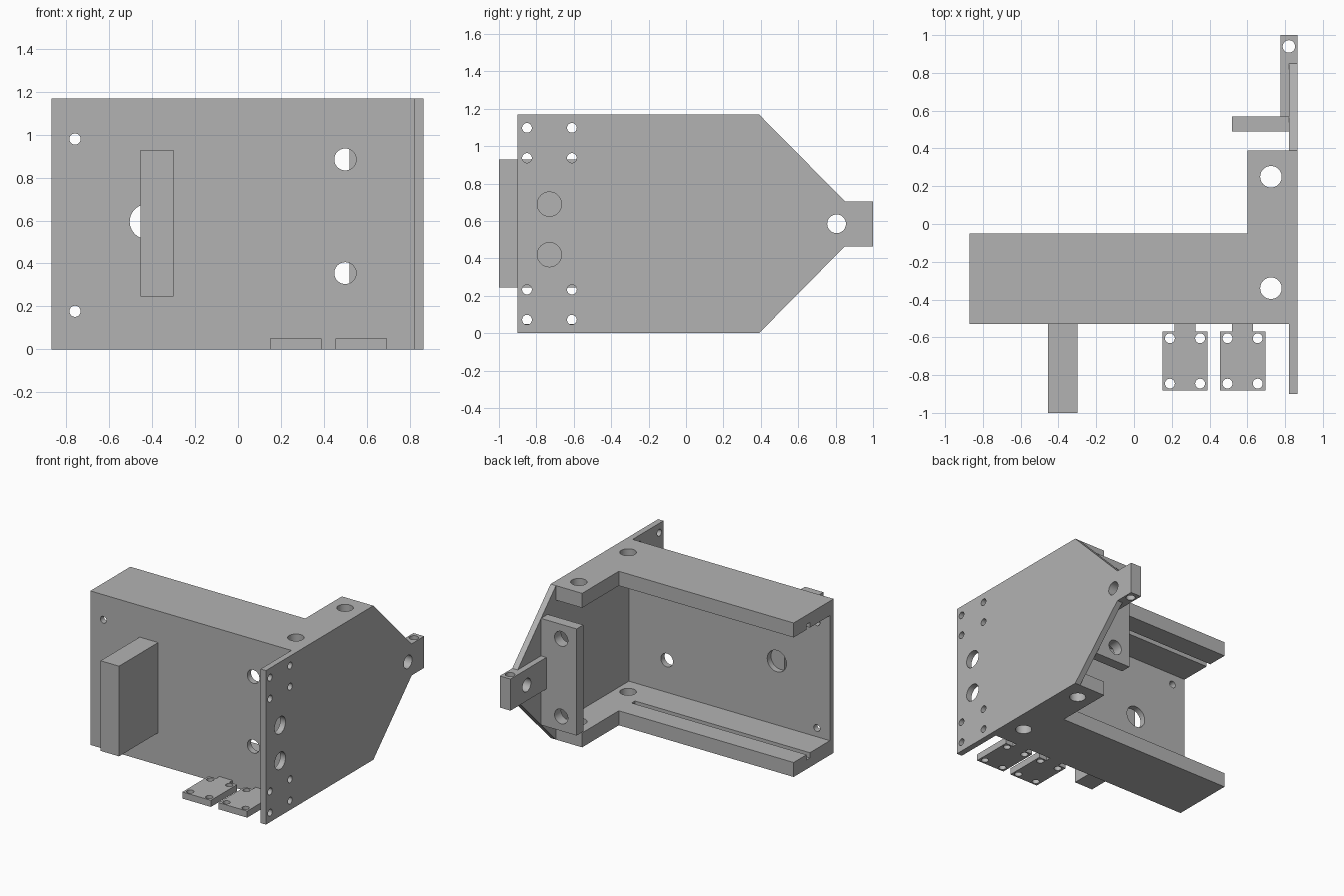
import bpy
import bmesh
from math import radians
from mathutils import Matrix, Vector

default = bpy.data.objects.get("Cube")
if default:
    bpy.data.objects.remove(default, do_unlink=True)

grey = bpy.data.materials.new("plain grey")
grey.use_nodes = True
COLOUR = (0.45, 0.45, 0.45, 1)
grey.diffuse_color = COLOUR
grey.node_tree.nodes["Principled BSDF"].inputs["Base Color"].default_value = COLOUR

TURN = {"x": Matrix.Rotation(radians(90), 4, "Y"),
        "y": Matrix.Rotation(radians(90), 4, "X"),
        "z": Matrix.Identity(4)}


def finish(name, bm):
    bmesh.ops.recalc_face_normals(bm, faces=bm.faces)
    mesh = bpy.data.meshes.new(name)
    bm.to_mesh(mesh)
    bm.free()
    mesh.materials.append(grey)
    obj = bpy.data.objects.new(name, mesh)
    bpy.context.collection.objects.link(obj)
    return obj


def add_box(bm, xs, ys, zs):
    lo, hi = Vector((xs[0], ys[0], zs[0])), Vector((xs[1], ys[1], zs[1]))
    size = Matrix.Diagonal((hi - lo).to_4d())
    size[3][3] = 1
    bmesh.ops.create_cube(bm, size=1, matrix=Matrix.Translation((lo + hi) / 2) @ size)


def box(name, xs, ys, zs):
    bm = bmesh.new()
    add_box(bm, xs, ys, zs)
    return finish(name, bm)


def prism(name, outline, offset):
    """Extrude a closed outline along the offset."""
    bm = bmesh.new()
    face = bm.faces.new([bm.verts.new(p) for p in outline])
    new = bmesh.ops.extrude_face_region(bm, geom=[face])["geom"]
    bmesh.ops.translate(bm, vec=offset, verts=[v for v in new if isinstance(v, bmesh.types.BMVert)])
    return finish(name, bm)


def cut(obj, holes=(), axis="z", depth=0.3, slots=()):
    """Drill (centre, radius) holes and mill box slots, then smooth the bores."""
    bm = bmesh.new()
    for centre, radius in holes:
        bmesh.ops.create_cone(bm, cap_ends=True, segments=40, radius1=radius, radius2=radius,
                              depth=depth, matrix=Matrix.Translation(centre) @ TURN[axis])
    for slot in slots:
        add_box(bm, *slot)
    cutter = finish("cutter", bm)
    cutter.hide_render = True
    mod = obj.modifiers.new("holes", "BOOLEAN")
    mod.operation, mod.solver, mod.object = "DIFFERENCE", "EXACT", cutter
    bpy.ops.object.select_all(action="DESELECT")
    bpy.context.view_layer.objects.active = obj
    obj.select_set(True)
    bpy.ops.object.modifier_apply(modifier=mod.name)
    bpy.data.objects.remove(cutter, do_unlink=True)
    bpy.ops.object.shade_smooth_by_angle(angle=radians(30))


TOP, MID = 1.17, 0.585
FRONT, INNER = -0.53, -0.485      # faces of the front wall
LEFT, RIGHT = -0.87, 0.82         # ends of the channel
FLANGE = 0.11

# Front wall of the channel
wall = box("front_wall", (LEFT, RIGHT), (FRONT, INNER), (0, TOP))
cut(wall, [((-0.76, FRONT, z), 0.026) for z in (0.177, 0.98)]
    + [((0.5, FRONT, z), 0.051) for z in (0.355, 0.885)]
    + [((-0.424, FRONT, 0.595), 0.081)], "y")

# L-shaped top and bottom flanges with a groove on the inner face
for name, z, groove in (("bottom_flange", 0, FLANGE), ("top_flange", TOP - FLANGE, TOP - FLANGE)):
    plan = [(LEFT, INNER), (RIGHT, INNER), (RIGHT, 0.39), (0.6, 0.39), (0.6, -0.05), (LEFT, -0.05)]
    flange = prism(name, [(x, y, z) for x, y in plan], (0, 0, FLANGE))
    cut(flange, [((0.725, y, z), 0.057) for y in (-0.34, 0.25)], "z",
        slots=[((LEFT - 0.1, 0.6), (-0.245, -0.205), (groove - 0.04, groove + 0.04))])

# Tapered side plate ending in a tab
half = [(-0.9, MID), (0.39, MID), (0.85, 0.12), (1.0, 0.12)]
outline = [(RIGHT, y, MID - h) for y, h in half] + [(RIGHT, y, MID + h) for y, h in reversed(half)]
side = prism("side_plate", outline, (0.045, 0, 0))
cut(side, [((RIGHT, y, MID + s * h), 0.026) for y in (-0.85, -0.61) for s in (-1, 1) for h in (0.352, 0.513)]
    + [((RIGHT, -0.73, z), 0.065) for z in (0.42, 0.69)]
    + [((RIGHT, 0.805, MID), 0.05)], "x")

# Thickening block behind the tab
tab = box("tab_block", (0.775, RIGHT), (0.57, 1.0), (MID - 0.12, MID + 0.12))
cut(tab, [((RIGHT, 0.805, MID), 0.05)], "x")
for part in (side, tab):
    cut(part, [((RIGHT, 0.94, MID), 0.033)], "z", depth=0.6)

# Cross bracket standing off the side plate
bracket = box("cross_bracket", (0.52, RIGHT), (0.49, 0.57), (0.18, 0.99))
cut(bracket, [((0.65, 0.53, z), 0.056) for z in (0.29, 0.88)], "y")

# Upright block on the front wall
box("front_block", (-0.455, -0.3), (-1.0, FRONT), (0.245, 0.93))

# Two drilled mounting pads, each on a short neck
for side_name, x in (("right", 0.27), ("left", 0.575)):
    box(side_name + "_pad_neck", (x - 0.055, x + 0.055), (-0.568, FRONT), (0, 0.05))
    pad = box(side_name + "_mounting_pad", (x - 0.12, x + 0.12), (-0.882, -0.568), (0, 0.05))
    cut(pad, [((x + dx, y, 0), 0.026) for dx in (-0.08, 0.08) for y in (-0.845, -0.605)], "z")
